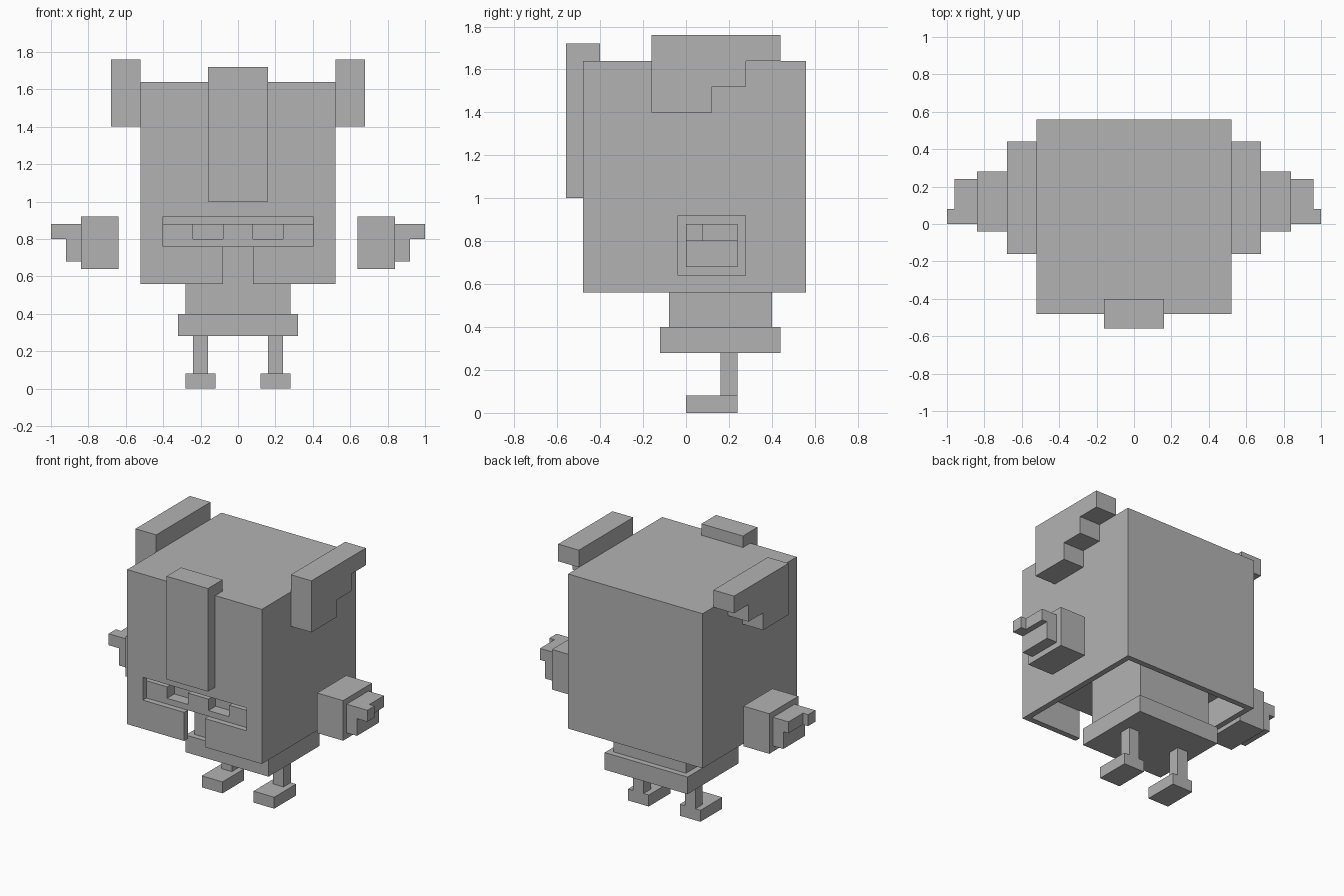
import bpy, bmesh

if "Cube" in bpy.data.objects:
    bpy.data.objects.remove(bpy.data.objects["Cube"])

grey = bpy.data.materials.new("grey")
grey.diffuse_color = (0.45, 0.45, 0.45, 1)
grey.use_nodes = True
grey.node_tree.nodes["Principled BSDF"].inputs["Base Color"].default_value = grey.diffuse_color


def prism(name, outline, axis, lo, hi):
    """Extrude a 2D outline: axis 'x' uses (y, z), 'y' uses (x, z), 'z' uses (x, y)."""
    def place(p, t):
        return {"x": (t, p[0], p[1]), "y": (p[0], t, p[1]), "z": (p[0], p[1], t)}[axis]
    bm = bmesh.new()
    base = bm.faces.new([bm.verts.new(place(p, lo)) for p in outline])
    top = bmesh.ops.extrude_face_region(bm, geom=[base])
    offset = place((0, 0), hi - lo)
    bmesh.ops.translate(bm, vec=offset,
                        verts=[g for g in top["geom"] if isinstance(g, bmesh.types.BMVert)])
    bmesh.ops.recalc_face_normals(bm, faces=bm.faces[:])
    mesh = bpy.data.meshes.new(name)
    bm.to_mesh(mesh)
    bm.free()
    mesh.materials.append(grey)
    ob = bpy.data.objects.new(name, mesh)
    bpy.context.collection.objects.link(ob)
    return ob


def box(name, x, y, z):
    return prism(name, [(x[0], y[0]), (x[1], y[0]), (x[1], y[1]), (x[0], y[1])], "z", *z)


def sides(x):
    """The same x range on the right and on the left."""
    return (("right", x), ("left", (-x[1], -x[0])))


def cut(target, cutter):
    cutter.hide_render = True
    cutter.hide_viewport = True
    cutter.display_type = "WIRE"
    mod = target.modifiers.new(cutter.name, "BOOLEAN")
    mod.operation = "DIFFERENCE"
    mod.solver = "EXACT"
    mod.object = cutter


# Hollow helmet, open at the bottom, with a T-shaped visor
helmet = box("helmet", (-.52, .52), (-.48, .56), (.56, 1.64))
cut(helmet, box("cavity_cutter", (-.48, .48), (-.44, .52), (.40, 1.60)))
visor = [(-.08, .40), (.08, .40), (.08, .76), (.40, .76),
         (.40, .92), (-.40, .92), (-.40, .76), (-.08, .76)]
cut(helmet, prism("visor_cutter", visor, "y", -.60, -.30))

# Crest wrapped over the front top edge
crest = [(-.56, 1.0), (-.48, 1.0), (-.48, 1.64), (-.40, 1.64), (-.40, 1.72), (-.56, 1.72)]
prism("crest", crest, "x", -.16, .16)

# Head behind the visor, with a notch for each eye
box("head", (-.48, .48), (-.36, .52), (.76, .88))
face = [(-.48, .76), (.48, .76), (.48, .88), (.24, .88), (.24, .80), (.08, .80), (.08, .88),
        (-.08, .88), (-.08, .80), (-.24, .80), (-.24, .88), (-.48, .88)]
prism("face", face, "y", -.44, -.36)

# Body and belt
box("body", (-.28, .28), (-.08, .40), (.40, .76))
box("belt", (-.32, .32), (-.12, .44), (.28, .40))

# Stepped horns
horn = [(-.16, 1.40), (.12, 1.40), (.12, 1.52), (.28, 1.52),
        (.28, 1.64), (.44, 1.64), (.44, 1.76), (-.16, 1.76)]
for side, x in sides((.52, .68)):
    prism(side + "_horn", horn, "x", *x)

# Floating hands, legs and feet
parts = [
    ("cuff", (.64, .84), (-.04, .28), (.64, .92)),
    ("palm", (.84, .92), (0, .24), (.68, .88)),
    ("fingers", (.92, .96), (0, .24), (.80, .88)),
    ("thumb", (.96, 1.0), (0, .08), (.80, .88)),
    ("leg", (.16, .24), (.16, .24), (.08, .28)),
    ("foot", (.12, .28), (0, .24), (0, .08)),
]
for name, xr, y, z in parts:
    for side, x in sides(xr):
        box(side + "_" + name, x, y, z)
